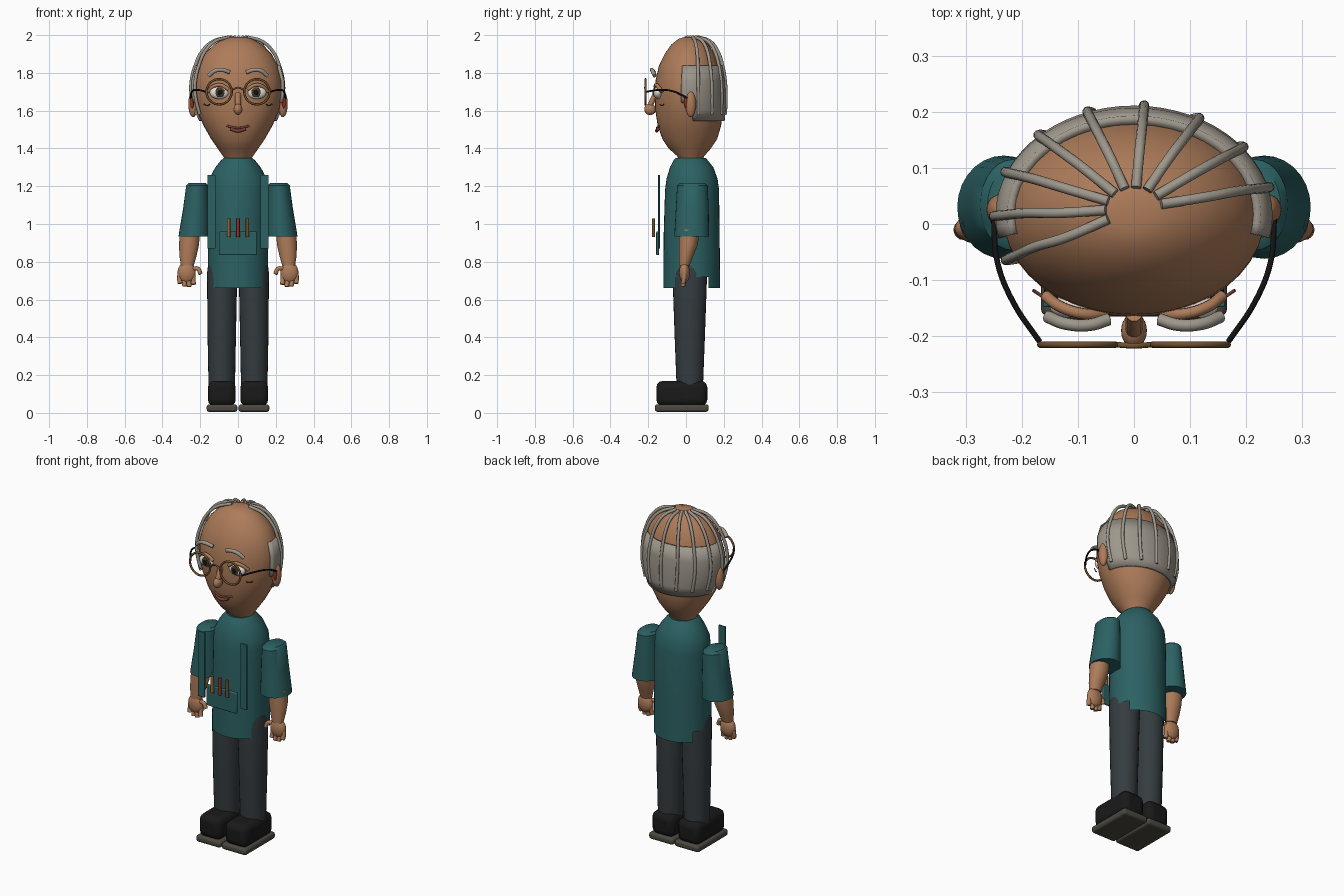
import bpy, bmesh
from math import sin, cos, pi, radians

if "Cube" in bpy.data.objects:
    bpy.data.objects.remove(bpy.data.objects["Cube"])

MATS = {}
COLOURS = {
    "skin": (0.42, 0.2, 0.1), "teal": (0.025, 0.12, 0.125), "trouser": (0.035, 0.045, 0.05),
    "shoe": (0.01, 0.01, 0.01), "sole": (0.07, 0.065, 0.05), "hair": (0.34, 0.31, 0.26),
    "white": (0.75, 0.72, 0.66), "iris": (0.06, 0.045, 0.02), "black": (0.006, 0.006, 0.006),
    "frame": (0.16, 0.08, 0.025), "lip": (0.2, 0.05, 0.04), "red": (0.3, 0.03, 0.02),
    "pen": (0.3, 0.13, 0.04)}
for n, c in COLOURS.items():
    MATS[n] = bpy.data.materials.new(n)
    MATS[n].diffuse_color = (*c, 1)


def finish(o, name, mat, angle=40):
    o.name = name
    o.data.materials.clear()
    o.data.materials.append(MATS[mat])
    bpy.ops.object.select_all(action='DESELECT')
    o.select_set(True)
    bpy.context.view_layer.objects.active = o
    bpy.ops.object.shade_smooth_by_angle(angle=radians(angle))
    return o


def loft(name, mat, rings, segs=32, a0=0, a1=360, caps=True, skip=None):
    """Stack of elliptical rings (z, cx, cy, rx, ry)."""
    bm = bmesh.new()
    full = a1 - a0 == 360
    n = segs if full else segs + 1
    rows = []
    for z, cx, cy, rx, ry in rings:
        ang = [radians(a0 + (a1 - a0) * j / segs) for j in range(n)]
        rows.append([bm.verts.new((cx + rx * cos(a), cy + ry * sin(a), z)) for a in ang])
    for i in range(len(rows) - 1):
        for j in range(segs):
            if skip and skip(i, j):
                continue
            k = (j + 1) % n
            bm.faces.new((rows[i][j], rows[i][k], rows[i + 1][k], rows[i + 1][j]))
    if caps and full:
        bm.faces.new(rows[0])
        bm.faces.new(rows[-1])
    bmesh.ops.delete(bm, geom=[v for v in bm.verts if not v.link_faces], context='VERTS')
    bmesh.ops.recalc_face_normals(bm, faces=bm.faces)
    me = bpy.data.meshes.new(name)
    bm.to_mesh(me)
    bm.free()
    o = bpy.data.objects.new(name, me)
    bpy.context.collection.objects.link(o)
    return finish(o, name, mat)


def tube(name, mat, pts, r):
    """Smooth round tube through a few points."""
    cu = bpy.data.curves.new(name, 'CURVE')
    cu.dimensions = '3D'
    cu.bevel_depth, cu.bevel_resolution, cu.use_fill_caps = r, 3, True
    cu.resolution_u = 6
    sp = cu.splines.new('BEZIER')
    sp.bezier_points.add(len(pts) - 1)
    for b, p in zip(sp.bezier_points, pts):
        b.co = p
        b.handle_left_type = b.handle_right_type = 'AUTO'
    o = bpy.data.objects.new(name, cu)
    bpy.context.collection.objects.link(o)
    bpy.ops.object.select_all(action='DESELECT')
    o.select_set(True)
    bpy.context.view_layer.objects.active = o
    bpy.ops.object.convert(target='MESH')
    return finish(bpy.context.object, name, mat)


def ball(name, mat, loc, rad):
    bpy.ops.mesh.primitive_uv_sphere_add(segments=24, ring_count=14, location=loc)
    bpy.context.object.scale = rad
    return finish(bpy.context.object, name, mat, 60)


def box(name, mat, lo, hi, bevel, segs=3):
    bpy.ops.mesh.primitive_cube_add(size=1, location=[(a + b) / 2 for a, b in zip(lo, hi)])
    o = bpy.context.object
    o.scale = [b - a for a, b in zip(lo, hi)]
    bpy.ops.object.transform_apply(location=False, rotation=False, scale=True)
    m = o.modifiers.new("bevel", 'BEVEL')
    m.width, m.segments = bevel, segs
    return finish(o, name, mat)


# head: egg-shaped loft
HEAD = [(1.33, .025, .065, .06), (1.36, .025, .08, .072), (1.40, .02, .108, .112),
        (1.45, .02, .142, .145), (1.52, .018, .182, .168), (1.60, .016, .217, .178),
        (1.68, .015, .233, .18), (1.76, .015, .233, .176), (1.84, .017, .212, .16),
        (1.90, .02, .178, .133), (1.95, .02, .127, .098), (1.98, .02, .076, .06), (1.99, .02, .035, .03)]
loft("head", "skin", [(z, 0, c, a, b) for z, c, a, b in HEAD], 40)


def head_at(z):
    for p, q in zip(HEAD, HEAD[1:]):
        if p[0] <= z <= q[0]:
            t = (z - p[0]) / (q[0] - p[0])
            return [p[k] + t * (q[k] - p[k]) for k in (1, 2, 3)]


# hair band around the back, with cut-away lower corners behind the ears
rings = []
for z in (1.545, 1.60, 1.64, 1.68, 1.76, 1.84):
    c, a, b = head_at(z)
    rings.append((z, 0, c, a + .014, b + .016))
band = loft("hair_band", "hair", rings, 34, -12, 192, False, lambda i, j: i < 2 and (j < 3 or j > 30))
m = band.modifiers.new("thick", 'SOLIDIFY')
m.thickness, m.offset = .016, -1

# combed strands from crown to nape
for i in range(9):
    a = radians(15 + 23.6 * i)
    pts = [(.05 * cos(a), .025 + .04 * sin(a), 1.99)]
    for z in (1.955, 1.90, 1.84, 1.76, 1.68, 1.58):
        c, rx, ry = head_at(z)
        pts.append(((rx + .014) * cos(a), c + (ry + .017) * sin(a), z + (.012 if z > 1.85 else 0)))
    tube(f"hair_strand_{i + 1}", "hair", pts, .009)

# nose and mouth
tube("nose_bridge", "skin", [(0, -.16, 1.69), (0, -.18, 1.65), (0, -.195, 1.61)], .015)
ball("nose_tip", "skin", (0, -.19, 1.607), (.023, .031, .03))
tube("lower_lip", "lip", [(-.04, -.148, 1.505), (0, -.155, 1.493), (.04, -.148, 1.505)], .009)
tube("upper_lip", "lip", [(-.058, -.138, 1.52), (-.02, -.152, 1.51), (.02, -.152, 1.51), (.058, -.138, 1.52)], .006)
tube("glasses_bridge", "frame", [(-.032, -.215, 1.71), (0, -.217, 1.722), (.032, -.215, 1.71)], .005)

# tunic body with side slits at the hem
loft("tunic", "teal", [(.66, 0, .03, .16, .15), (.72, 0, .03, .16, .15), (.95, 0, .03, .158, .148),
     (1.18, 0, .032, .157, .143), (1.24, 0, .032, .153, .135), (1.30, 0, .03, .12, .115),
     (1.335, 0, .025, .092, .092), (1.35, 0, .025, .075, .08)], 40,
     skip=lambda i, j: i == 0 and (j < 4 or 16 <= j < 24 or j >= 36), caps=True)
tunic = bpy.data.objects["tunic"]
bm = bmesh.new()
bm.from_mesh(tunic.data)
bmesh.ops.delete(bm, geom=[f for f in bm.faces if len(f.verts) > 4 and f.calc_center_median().z < .7],
                 context='FACES')
bm.to_mesh(tunic.data)
bm.free()

# chest pocket with pens
box("pocket", "teal", (-.1, -.158, .835), (.1, -.142, .96), .006)
for x, c in ((-.05, "pen"), (0, "red"), (.05, "frame")):
    tube("pen", c, [(x, -.172, .93), (x, -.172, 1.03)], .0095)

for s, side in ((1, "right_"), (-1, "left_")):
    def P(*pts):
        return [(s * x, y, z) for x, y, z in pts]

    def L(name, mat, rings, segs=28):
        loft(side + name, mat, [(z, s * x, y, a, b) for z, x, y, a, b in rings], segs)

    def B(name, mat, lo, hi, bev):
        xs = sorted((s * lo[0], s * hi[0]))
        box(side + name, mat, (xs[0], *lo[1:]), (xs[1], *hi[1:]), bev)

    # eye, lid, brow, ear
    ball(side + "eye", "white", (s * .098, -.148, 1.695), (.052, .024, .034))
    ball(side + "iris", "iris", (s * .096, -.166, 1.697), (.026, .009, .026))
    ball(side + "pupil", "black", (s * .096, -.172, 1.697), (.014, .006, .014))
    tube(side + "eyelid", "skin", P((.158, -.128, 1.70), (.13, -.148, 1.728), (.09, -.16, 1.735), (.05, -.16, 1.712)), .01)
    tube(side + "brow", "hair", P((.155, -.165, 1.785), (.12, -.178, 1.812), (.08, -.18, 1.815), (.045, -.17, 1.803)), .011)
    tube(side + "eye_crease", "lip", P((.15, -.138, 1.632), (.165, -.128, 1.627), (.18, -.118, 1.634)), .003)
    ball(side + "ear", "skin", (s * .238, .025, 1.635), (.025, .028, .07))
    ball(side + "inner_ear", "red", (s * .243, .002, 1.645), (.011, .012, .035))
    # glasses
    bpy.ops.mesh.primitive_torus_add(location=(s * .1, -.215, 1.7), rotation=(pi / 2, 0, 0),
                                     major_radius=.067, minor_radius=.006, major_segments=36, minor_segments=8)
    finish(bpy.context.object, side + "glasses_rim", "frame", 60)
    tube(side + "glasses_arm", "black", P((.168, -.21, 1.7), (.215, -.14, 1.71), (.243, -.07, 1.703), (.25, .01, 1.665)), .005)
    # tunic front panel strip
    B("front_strip", "teal", (.118, -.148, .87), (.162, -.138, 1.26), .003)
    # sleeve, forearm and hand
    L("sleeve", "teal", [(.935, .232, .03, .083, .092), (1.08, .222, .033, .069, .087),
                         (1.205, .216, .034, .058, .081), (1.217, .216, .034, .045, .065)])
    L("forearm", "skin", [(.78, .268, -.008, .034, .028), (.83, .265, 0, .045, .038),
                          (.89, .259, .012, .053, .05), (.97, .255, .018, .053, .055)])
    ball(side + "palm", "skin", (s * .272, -.008, .743), (.048, .028, .056))
    for i, z in enumerate((.68, .668, .67, .685)):
        x = .237 + .024 * i
        tube(side + f"finger_{i + 1}", "skin", P((x, -.008, .735), (x, -.012, .70), (x - .003, -.016, z)), .0125)
    tube(side + "thumb", "skin", P((.245, -.012, .762), (.213, -.018, .763), (.198, -.022, .735)), .0115)
    # leg and shoe
    L("trouser_leg", "trouser", [(.14, .086, .02, .07, .07), (.4, .086, .02, .075, .08),
                                 (.74, .084, .02, .08, .092), (.78, .084, .02, .075, .088)])
    B("shoe", "shoe", (.012, -.157, .035), (.16, .113, .17), .036)
    B("sole", "sole", (.003, -.165, 0.005), (.166, .12, .045), .014)

for m in bpy.data.materials:
    if m.users and not m.is_grease_pencil:
        m.use_nodes = True
        m.node_tree.nodes["Principled BSDF"].inputs["Base Color"].default_value = m.diffuse_color
